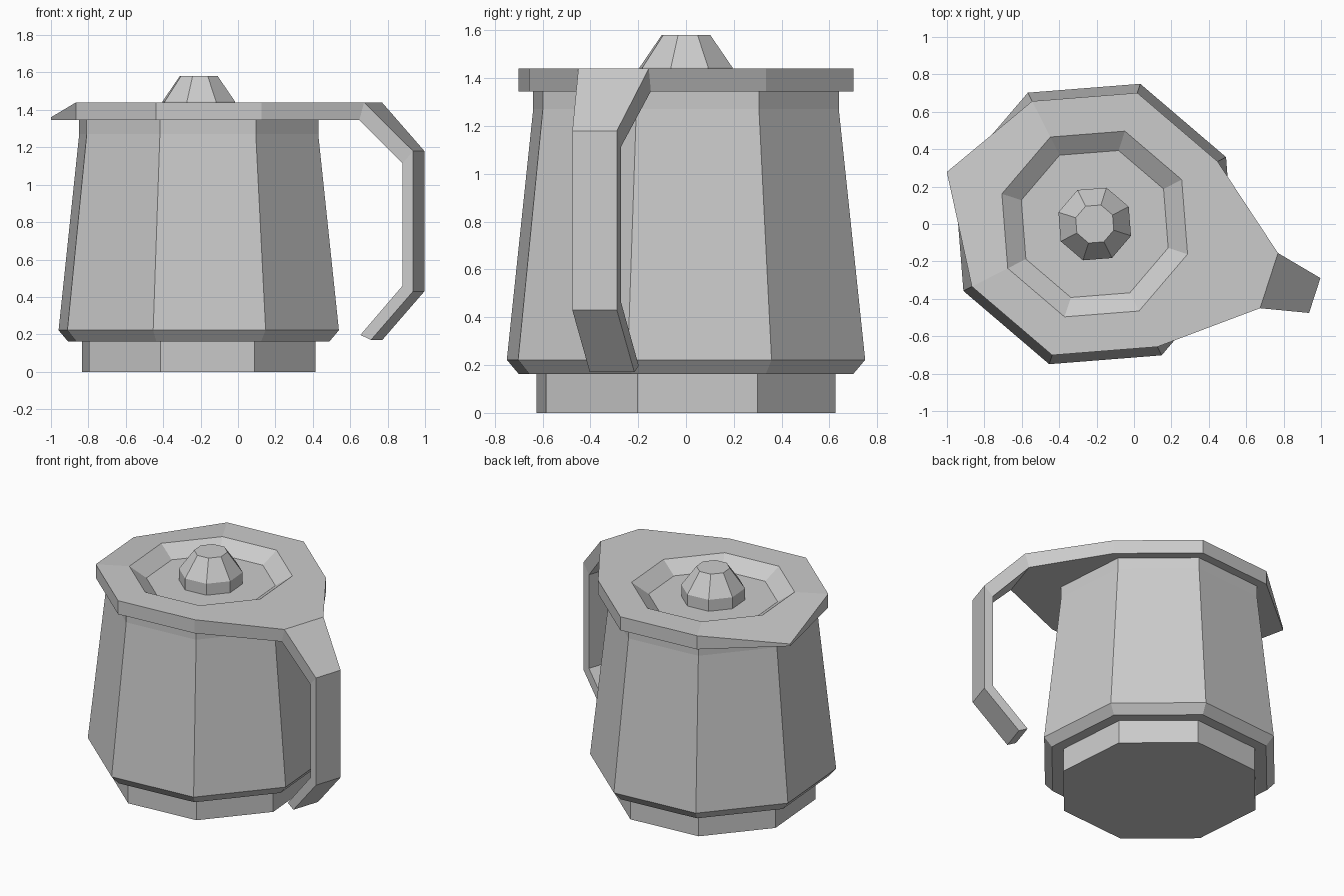
import bpy, bmesh
from math import cos, sin, pi, radians
from mathutils import Matrix

cube = bpy.data.objects.get("Cube")
if cube:
    bpy.data.objects.remove(cube)

SIDES = 8
# The pot is built with its handle along +x, then turned and shifted into place
PLACE = Matrix.Translation((-0.21, 0, 0)) @ Matrix.Rotation(radians(-18), 4, 'Z')

grey = bpy.data.materials.new("plain_grey")
grey.use_nodes = True
grey.diffuse_color = (0.6, 0.6, 0.6, 1)
grey.node_tree.nodes["Principled BSDF"].inputs["Base Color"].default_value = grey.diffuse_color


def finish(bm, name):
    bmesh.ops.recalc_face_normals(bm, faces=bm.faces)
    bm.transform(PLACE)
    mesh = bpy.data.meshes.new(name)
    bm.to_mesh(mesh)
    bm.free()
    mesh.materials.append(grey)
    bpy.context.collection.objects.link(bpy.data.objects.new(name, mesh))


def corner(k, radius):
    a = 2 * pi * k / SIDES
    return radius * cos(a), radius * sin(a)


def ring(bm, radius, z):
    return [bm.verts.new((*corner(k, radius), z)) for k in range(SIDES)]


def bridge(bm, a, b):
    n = len(a)
    for i in range(n):
        j = (i + 1) % n
        bm.faces.new((a[i], a[j], b[j], b[i]))


def lathe(name, profile):
    bm = bmesh.new()
    rings = [ring(bm, r, z) for r, z in profile]
    for a, b in zip(rings, rings[1:]):
        bridge(bm, a, b)
    bm.faces.new(rings[0])
    bm.faces.new(rings[-1])
    finish(bm, name)


# Foot, tapered body and lid knob
lathe("foot", [(0.657, 0), (0.657, 0.165)])
lathe("body", [(0.735, 0.162), (0.788, 0.222), (0.672, 1.27), (0.672, 1.346)])
lathe("knob", [(0.204, 1.364), (0.204, 1.445), (0.107, 1.58)])


# Lid with pouring lip, sunken centre and the handle growing out of its edge
def lid_outline(bm, handle_reach, z, lip_z):
    half = 0.155
    points = [(handle_reach, half, z)]
    for k in range(1, SIDES):
        if k == SIDES // 2:
            points.append((-0.838, 0.02, lip_z))
        else:
            points.append((*corner(k, 0.737), z))
    points.append((handle_reach, -half, z))
    return [bm.verts.new(p) for p in points]


bm = bmesh.new()
under = lid_outline(bm, 0.953, 1.345, 1.345)
top = lid_outline(bm, 0.98, 1.44, 1.36)
bm.faces.new(under)
for i in range(SIDES):
    bm.faces.new((under[i], under[i + 1], top[i + 1], top[i]))

# Top surface around the sunken octagon
rim = ring(bm, 0.522, 1.44)
floor = ring(bm, 0.413, 1.365)
for i in range(SIDES):
    bm.faces.new((top[i], top[i + 1], rim[(i + 1) % SIDES], rim[i]))
bm.faces.new((top[-1], top[0], rim[0]))
bridge(bm, rim, floor)
bm.faces.new(floor)

# Handle sections: outer reach and height, inner reach and height
section = [top[0], top[-1], under[-1], under[0]]
for outer, oz, inner, iz in [(1.237, 1.18, 1.178, 1.115),
                             (1.237, 0.43, 1.178, 0.46),
                             (1.0, 0.17, 0.941, 0.197)]:
    half = 0.098
    following = [bm.verts.new(p) for p in ((outer, half, oz), (outer, -half, oz),
                                           (inner, -half, iz), (inner, half, iz))]
    bridge(bm, section, following)
    section = following
bm.faces.new(section)
finish(bm, "lid_and_handle")
